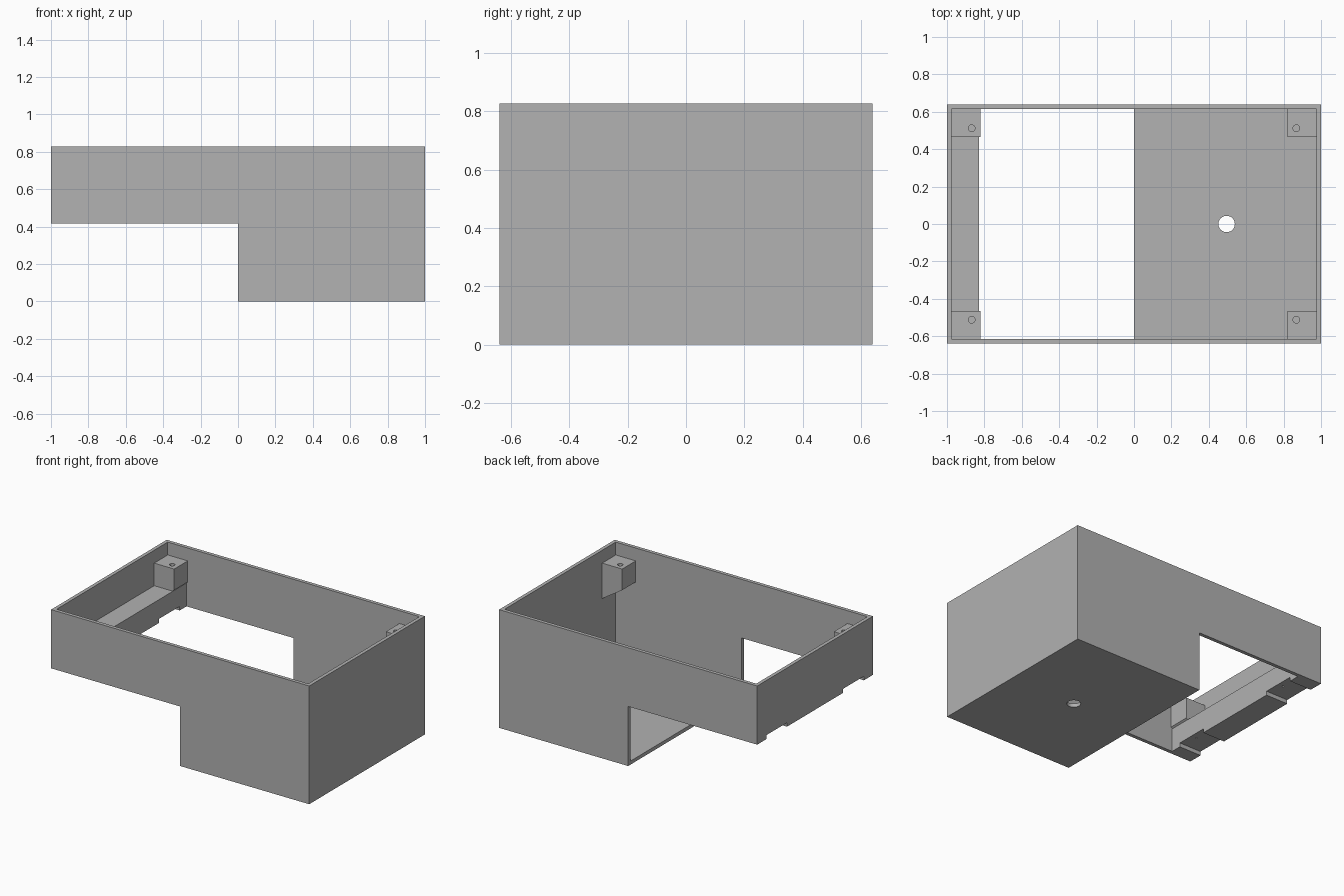
import bpy, bmesh, math

if "Cube" in bpy.data.objects:
    bpy.data.objects.remove(bpy.data.objects["Cube"])

W, D, H, MID, T = 1.0, 0.64, 0.828, 0.417, 0.025   # half width, half depth, height, step height, wall

grey = bpy.data.materials.new("plain grey")
grey.diffuse_color = (0.445, 0.445, 0.445, 1)
grey.use_nodes = True
grey.node_tree.nodes["Principled BSDF"].inputs["Base Color"].default_value = grey.diffuse_color


def finish(name, bm):
    bmesh.ops.recalc_face_normals(bm, faces=bm.faces)
    me = bpy.data.meshes.new(name)
    bm.to_mesh(me)
    bm.free()
    me.materials.append(grey)
    ob = bpy.data.objects.new(name, me)
    bpy.context.collection.objects.link(ob)
    return ob


def prism(name, profile, y0, y1):
    """Extrude an x-z profile along y."""
    bm = bmesh.new()
    face = bm.faces.new([bm.verts.new((x, y0, z)) for x, z in profile])
    ext = bmesh.ops.extrude_face_region(bm, geom=[face])["geom"]
    bmesh.ops.translate(bm, vec=(0, y1 - y0, 0),
                        verts=[v for v in ext if isinstance(v, bmesh.types.BMVert)])
    return finish(name, bm)


def rod(name, x, y, r, z0, z1, sides=24):
    bm = bmesh.new()
    bmesh.ops.create_cone(bm, cap_ends=True, segments=sides, radius1=r, radius2=r, depth=z1 - z0)
    bmesh.ops.translate(bm, vec=(x, y, (z0 + z1) / 2), verts=bm.verts)
    return finish(name, bm)


def cut(ob, cutters):
    """Subtract the cutters, bake the result and remove them."""
    for c in cutters:
        c.hide_render = True
        m = ob.modifiers.new("cut", 'BOOLEAN')
        m.operation, m.solver, m.object = 'DIFFERENCE', 'EXACT', c
    dg = bpy.context.evaluated_depsgraph_get()
    dg.update()
    me = bpy.data.meshes.new_from_object(ob.evaluated_get(dg))
    ob.modifiers.clear()
    ob.data = me
    for c in cutters:
        bpy.data.objects.remove(c)


# Stepped housing: outer profile, hollowed by an inner one that leaves a ledge on the left
housing = prism("housing", [(-W, MID), (0, MID), (0, 0), (W, 0), (W, H), (-W, H)], -D, D)
LEDGE_X, LEDGE_Z = -0.83, 0.58
cutters = [prism("cavity", [(LEDGE_X, 0.3), (-0.1, 0.3), (-0.1, T), (W - T, T), (W - T, 1),
                            (T - W, 1), (T - W, LEDGE_Z), (LEDGE_X, LEDGE_Z)], T - D, D - T)]
# Round hole in the floor
cutters.append(rod("floor_hole", 0.495, 0, 0.044, -0.1, 0.1, 32))
# Two shallow grooves under the ledge, each with a tiny blind hole
for s in (-1, 1):
    a, b = sorted((s * 0.31, s * 0.54))
    cutters.append(prism("groove", [(-1.1, 0.3), (-0.8, 0.3), (-0.8, MID + 0.028),
                                    (-1.1, MID + 0.028)], a, b))
    cutters.append(rod("pilot_hole", -0.87, s * 0.425, 0.007, 0.4, 0.5, 12))
cut(housing, cutters)

# Corner posts with sloping undersides and blind screw holes
for sx, side in ((-1, "left"), (1, "right")):
    for sy, end in ((-1, "front"), (1, "back")):
        a, b = sorted((sy * 0.465, sy * (D - T)))
        post = prism(f"{end}_{side}_post",
                     [(sx * 0.82, 0.59), (sx * (W - T), 0.49), (sx * (W - T), 0.738),
                      (sx * 0.82, 0.738)], a, b)
        cut(post, [rod("screw_hole", sx * 0.868, sy * 0.512, 0.018, 0.64, 0.8)])
